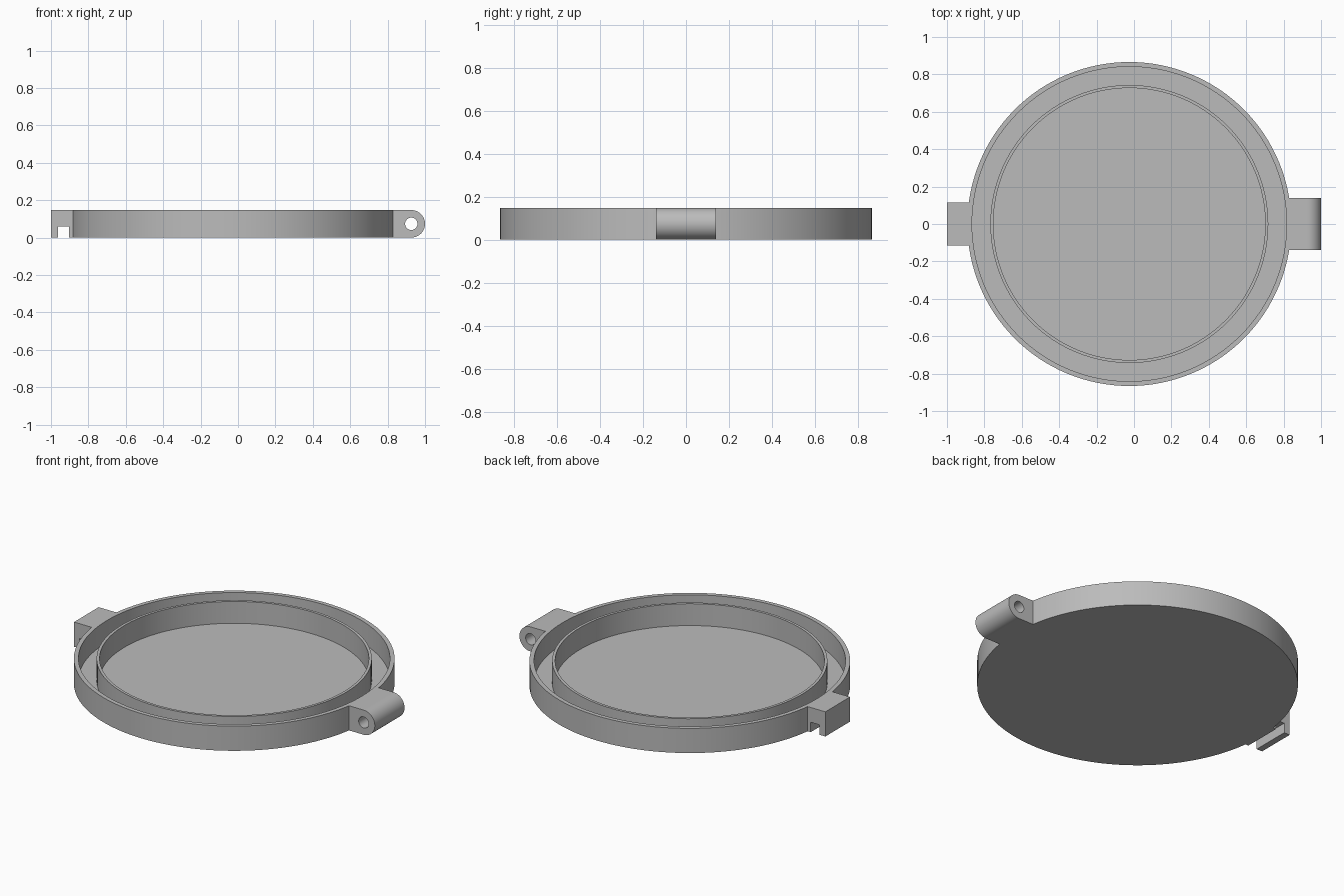
import bpy
import bmesh
from math import cos, sin, pi, radians
from mathutils import Vector

if "Cube" in bpy.data.objects:
    bpy.data.objects.remove(bpy.data.objects["Cube"], do_unlink=True)

CENTER_X = -0.025
HEIGHT = 0.147
FLOOR = 0.017
OUTER, WALL_IN = 0.866, 0.841
RING_OUT, RING_IN = 0.743, 0.727

grey = bpy.data.materials.new("plain grey")
grey.use_nodes = True
COLOR = (0.5, 0.5, 0.5, 1)
grey.diffuse_color = COLOR
grey.node_tree.nodes["Principled BSDF"].inputs["Base Color"].default_value = COLOR


def finish(name, bm):
    """Turn a bmesh into a smooth object with sharp corners."""
    bmesh.ops.recalc_face_normals(bm, faces=bm.faces)
    mesh = bpy.data.meshes.new(name)
    bm.to_mesh(mesh)
    bm.free()
    mesh.materials.append(grey)
    mesh.shade_smooth()
    mesh.set_sharp_from_angle(angle=radians(30))
    obj = bpy.data.objects.new(name, mesh)
    bpy.context.collection.objects.link(obj)
    return obj


def add_loop(bm, points, y):
    verts = [bm.verts.new((x, y, z)) for x, z in points]
    return [bm.edges.new((a, b)) for a, b in zip(verts, verts[1:] + verts[:1])]


def extrude_profile(name, loops, half_width):
    """Fill x-z outlines (later loops are holes) and extrude them along y."""
    bm = bmesh.new()
    edges = [e for pts in loops for e in add_loop(bm, pts, -half_width)]
    bmesh.ops.triangle_fill(bm, edges=edges, use_beauty=True, normal=Vector((0, -1, 0)))
    new = bmesh.ops.extrude_face_region(bm, geom=bm.faces[:], use_keep_orig=True)["geom"]
    moved = [v for v in new if isinstance(v, bmesh.types.BMVert)]
    bmesh.ops.translate(bm, verts=moved, vec=(0, 2 * half_width, 0))
    return finish(name, bm)


def arc(cx, cz, r, start, end, count):
    angles = [start + (end - start) * i / count for i in range(count + 1)]
    return [(cx + r * cos(a), cz + r * sin(a)) for a in angles]


# Round tray: floor, outer wall and inner ring revolved as one profile
profile = [(0, 0), (OUTER, 0), (OUTER, HEIGHT), (WALL_IN, HEIGHT),
           (WALL_IN, FLOOR), (RING_OUT, FLOOR), (RING_OUT, HEIGHT),
           (RING_IN, HEIGHT), (RING_IN, FLOOR), (0, FLOOR)]
bm = bmesh.new()
verts = [bm.verts.new((r, 0, z)) for r, z in profile]
edges = [bm.edges.new(pair) for pair in zip(verts, verts[1:])]
bmesh.ops.spin(bm, geom=verts + edges, cent=(0, 0, 0), axis=(0, 0, 1),
               angle=2 * pi, steps=128)
bmesh.ops.remove_doubles(bm, verts=bm.verts, dist=0.0001)
tray = finish("round_tray", bm)
tray.location.x = CENTER_X

# Hinge knuckle on the left side, with a pin hole
r = HEIGHT / 2
pin_x = 1 - r
root = CENTER_X + 0.847
knuckle = [(root, 0)] + arc(pin_x, r, r, -pi / 2, pi / 2, 24) + [(root, HEIGHT)]
hole = arc(pin_x, r, 0.033, 0, 2 * pi, 32)[:-1]
extrude_profile("hinge_knuckle", [knuckle, hole], 0.14)

# Latch tab on the right side, with a notch underneath
root = CENTER_X - 0.849
latch = [(-1, 0), (-0.962, 0), (-0.962, 0.059), (-0.903, 0.059),
         (-0.903, 0), (root, 0), (root, HEIGHT), (-1, HEIGHT)]
extrude_profile("latch_tab", [latch], 0.116)
